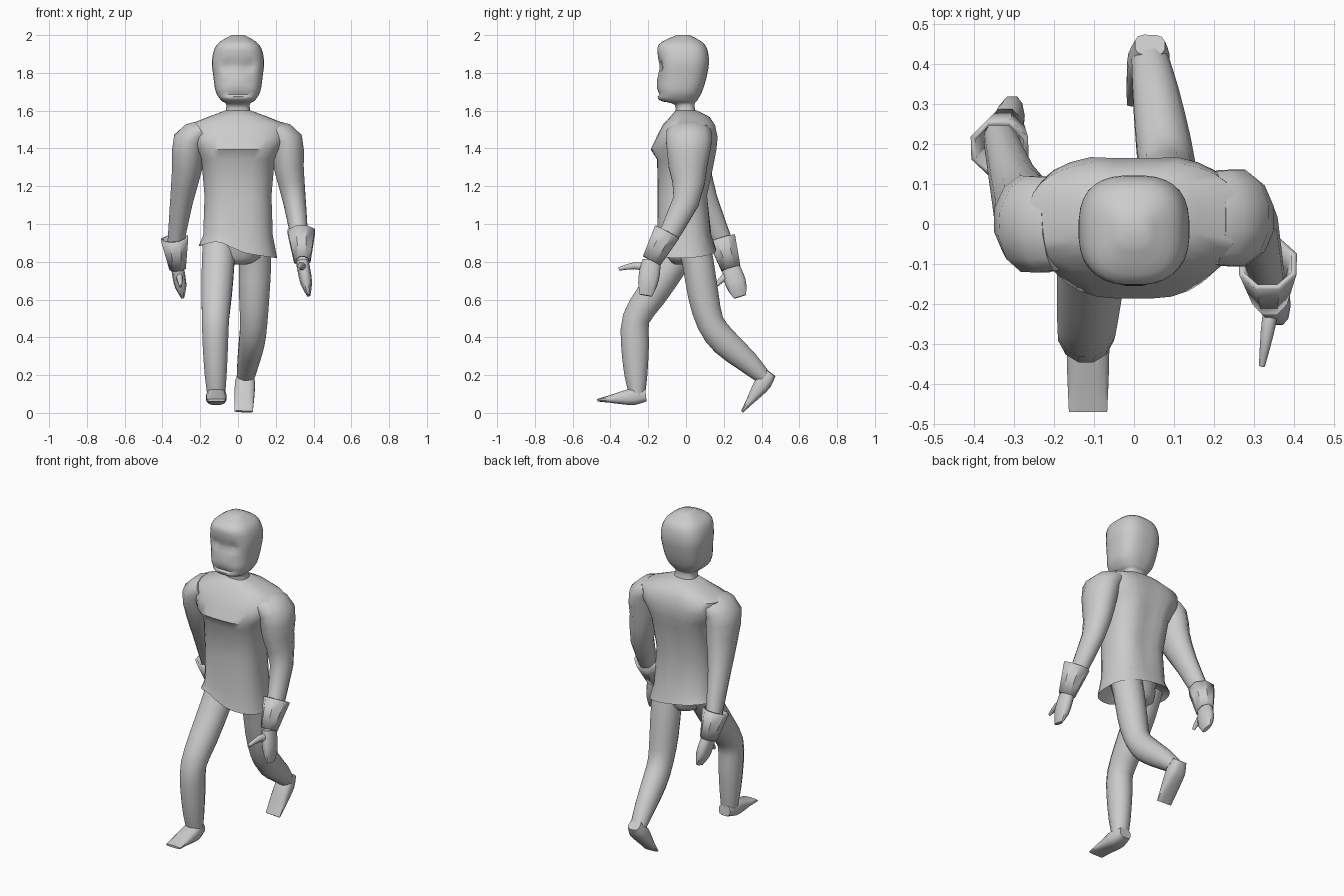
import bpy, bmesh
from math import cos, sin, pi, exp, copysign
from mathutils import Vector

if "Cube" in bpy.data.objects:
    bpy.data.objects.remove(bpy.data.objects["Cube"])

X, Y, Z = Vector((1, 0, 0)), Vector((0, 1, 0)), Vector((0, 0, 1))


def smooth(rows, steps):
    """Catmull-Rom interpolation of equal-length rows."""
    rows, out, m = [list(r) for r in rows], [], len(rows) - 1
    for i in range(m):
        quad = zip(rows[max(i - 1, 0)], rows[i], rows[i + 1], rows[min(i + 2, m)])
        quad = list(quad)
        for s in range(steps):
            t = s / steps
            out.append([b + t * (c - a) / 2 + t * t * (a - 2.5 * b + 2 * c - d / 2)
                        + t ** 3 * (1.5 * (b - c) + (d - a) / 2) for a, b, c, d in quad])
    return out + [rows[m]]


def loft(name, path, radii, n=12, ref=X, power=2.0, axis=None, cap=True, warp=None,
         steps=2, angle=50):
    """Skin superellipse rings (radius along ref, radius across) along a path."""
    rings = smooth([(*p, *r) for p, r in zip(path, radii)], steps)
    pts = [Vector(r[:3]) for r in rings]
    bm, loops = bmesh.new(), []
    for i, r in enumerate(rings):
        t = axis or (pts[min(i + 1, len(pts) - 1)] - pts[max(i - 1, 0)]).normalized()
        u = (ref - t * ref.dot(t)).normalized()
        v, loop = t.cross(u), []
        for k in range(n):
            a = 2 * pi * (k + 0.5) / n
            c = copysign(abs(cos(a)) ** (2 / power), cos(a))
            s = copysign(abs(sin(a)) ** (2 / power), sin(a))
            p = pts[i] + u * c * r[3] + v * s * r[4]
            loop.append(bm.verts.new(warp(p) if warp else p))
        loops.append(loop)
    for a, b in zip(loops, loops[1:]):
        for k in range(n):
            bm.faces.new((a[k], a[(k + 1) % n], b[(k + 1) % n], b[k]))
    if cap:
        bm.faces.new(loops[0])
        bm.faces.new(loops[-1])
    bmesh.ops.recalc_face_normals(bm, faces=bm.faces)
    me = bpy.data.meshes.new(name)
    bm.to_mesh(me)
    bm.free()
    ob = bpy.data.objects.new(name, me)
    bpy.context.collection.objects.link(ob)
    bpy.ops.object.select_all(action='DESELECT')
    ob.select_set(True)
    bpy.context.view_layer.objects.active = ob
    bpy.ops.object.shade_smooth_by_angle(angle=angle * pi / 180)
    return ob


def stack(name, levels, **kw):
    """Horizontal rings from (z, half width, front y, back y)."""
    loft(name, [(0, (f + b) / 2, z) for z, w, f, b in levels],
         [(w, (b - f) / 2) for z, w, f, b in levels], axis=Z, **kw)


def straight(a, b, count):
    a, b = Vector(a), Vector(b)
    return [a.lerp(b, i / (count - 1)) for i in range(count)]


def bump(d, w):
    return exp(-(d / w) ** 2)


# Head with eye sockets, nose and mouth pressed into the flat face
def face(p):
    if p.y < -0.08:
        p.y += 0.026 * bump(abs(p.x) - 0.055, 0.028) * bump(p.z - 1.835, 0.025)
        p.y -= 0.022 * bump(p.x, 0.022) * bump(p.z - 1.755, 0.03)
        p.y += 0.016 * bump(p.x, 0.085) * bump(p.z - 1.69, 0.01)
    return p


stack("head", [(1.56, .075, -.06, .06), (1.63, .062, -.06, .045), (1.655, .09, -.14, .06),
               (1.70, .118, -.152, .085), (1.78, .131, -.146, .11), (1.87, .138, -.148, .122),
               (1.95, .112, -.145, .1), (2.0, .035, -.05, .02)],
      steps=4, n=32, power=2.7, warp=face)


# Tunic with chest fold, spine groove and a hem lifted over the forward thigh
def drape(p):
    if 0.95 < p.z < 1.56:
        p.y -= 0.022 * bump(p.x, 0.05) * (p.y > 0.03)
        p.y += 0.012 * bump(p.x, 0.03) * (p.y < -0.1)
    if p.z < 0.89:
        p.z += -0.15 * p.x + 0.04 * bump(p.x + 0.1, 0.08) * (p.y < 0) + 0.08 * max(p.y, 0)
    return p


stack("tunic", [(.93, .13, -.11, .09), (.85, .208, -.165, .16), (.94, .185, -.152, .135),
                (1.15, .178, -.155, .12), (1.34, .195, -.157, .16), (1.395, .225, -.19, .17),
                (1.46, .265, -.158, .175), (1.525, .265, -.125, .16), (1.567, .16, -.085, .125),
                (1.60, .07, -.055, .06)],
      steps=1, n=28, power=2.5, warp=drape)
stack("pelvis", [(.785, .04, -.06, .06), (.82, .12, -.1, .1), (.95, .15, -.12, .1)])


# Arms: shared sleeve, flared gauntlet cuff, flat hand and thumb, posed per side
def arm(side, sign, swing, cuff_top, wrist, fingertip, thumb_tip):
    reach = zip((.2, .256, .269, .299, .335), swing, (1.49, 1.44, 1.3, 1.12, .86))
    loft(side + "_sleeve", [(sign * x, y, z) for x, y, z in reach],
         [(.12, .06), (.125, .09), (.105, .082), (.072, .062), (.05, .042)], ref=Y)
    cuff = loft(side + "_cuff", straight(cuff_top, wrist, 2), [(.078, .078), (.056, .047)],
                n=8, ref=Y, cap=False, angle=30)
    cuff.modifiers.new("rim", 'SOLIDIFY').thickness = 0.014
    palm = straight(wrist, fingertip, 4)
    loft(side + "_hand", palm, [(.05, .034), (.057, .034), (.053, .03), (.034, .01)],
         n=10, ref=Y, power=2.4)
    root = palm[0].lerp(palm[1], 0.6)
    knuckle = root.lerp(Vector(thumb_tip), 0.5) + Z * 0.014
    loft(side + "_thumb", [root, knuckle, thumb_tip], [(.022, .024), (.018, .02), (.008, .01)], n=8)


arm("right", 1, (.015, .015, .01, .0, -.14), (.335, -.1, .958), (.34, -.182, .805),
    (.374, -.213, .622), (.32, -.355, .762))
arm("left", -1, (0, 0, .03, .1, .215), (-.336, .19, .922), (-.32, .238, .765),
    (-.294, .287, .615), (-.304, .155, .67))


# Legs in mid stride with a thin square-toed shoe
def leg(side, xs, ys, zs, heel, toe):
    loft(side + "_leg", list(zip(xs, ys, zs)),
         [(.087, .09), (.089, .086), (.083, .084), (.074, .075), (.07, .077), (.06, .063), (.048, .042)])
    loft(side + "_shoe", straight(heel, toe, 5),
         [(.038, .032), (.053, .045), (.054, .035), (.052, .02), (.049, .007)], power=3)


leg("forward", (-.10, -.105, -.113, -.119, -.12, -.118, -.115),
    (0, -.065, -.18, -.264, -.27, -.265, -.258), (.93, .80, .63, .5, .37, .2, .09),
    (-.115, -.212, .092), (-.115, -.47, .067))
leg("trailing", (.09, .09, .086, .083, .073, .055, .04),
    (.03, .063, .092, .13, .205, .32, .41), (.93, .80, .62, .475, .375, .275, .19),
    (.04, .448, .212), (.03, .298, .007))
